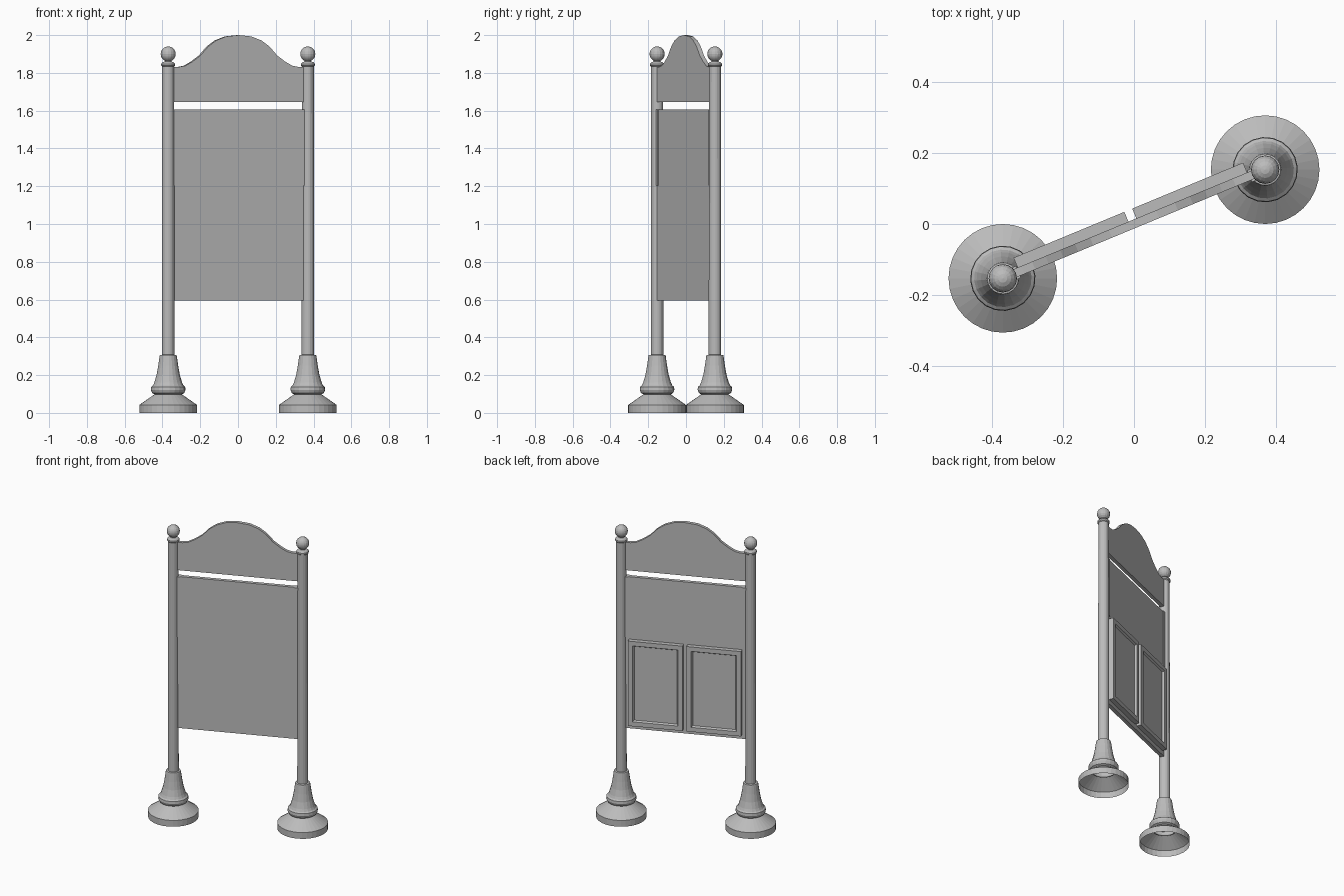
import bpy, bmesh, math
from mathutils import Matrix

cube = bpy.data.objects.get("Cube")
if cube:
    bpy.data.objects.remove(cube, do_unlink=True)

TURN = Matrix.Rotation(math.radians(22.5), 4, 'Z')

grey = bpy.data.materials.new("plain grey")
grey.use_nodes = True
COLOUR = (0.5, 0.5, 0.5, 1)
grey.diffuse_color = COLOUR
grey.node_tree.nodes["Principled BSDF"].inputs["Base Color"].default_value = COLOUR


def finish(bm, name, x=0.0):
    """Turn a bmesh into an object placed along the turned sign axis."""
    mesh = bpy.data.meshes.new(name)
    bm.to_mesh(mesh)
    bm.free()
    mesh.materials.append(grey)
    obj = bpy.data.objects.new(name, mesh)
    obj.matrix_world = TURN @ Matrix.Translation((x, 0, 0))
    bpy.context.collection.objects.link(obj)
    return obj


def lathe(name, profile, sides, x):
    """Spin (radius, height) points into an open shell."""
    bm = bmesh.new()
    rings = [[bm.verts.new((r * math.cos(math.tau * i / sides),
                            r * math.sin(math.tau * i / sides), z))
              for i in range(sides)] for r, z in profile]
    for low, high in zip(rings, rings[1:]):
        for i in range(sides):
            j = (i + 1) % sides
            bm.faces.new((low[i], low[j], high[j], high[i]))
    return finish(bm, name, x)


def slab(name, outline, front, back):
    """Extrude an (x, z) outline from front to back."""
    bm = bmesh.new()
    face = bm.faces.new([bm.verts.new((x, front, z)) for x, z in outline])
    new = bmesh.ops.extrude_face_region(bm, geom=[face])["geom"]
    verts = [v for v in new if isinstance(v, bmesh.types.BMVert)]
    bmesh.ops.translate(bm, verts=verts, vec=(0, back - front, 0))
    bmesh.ops.recalc_face_normals(bm, faces=bm.faces)
    return bm


def box(x0, x1, z0, z1):
    return [(x0, z0), (x1, z0), (x1, z1), (x0, z1)]


# Posts with hollow feet, bells, collars and ball finials
FOOT = [(0.153, 0), (0.153, 0.042), (0.07, 0.1)]
BELL = [(0.066, 0.095), (0.085, 0.105), (0.092, 0.122), (0.09, 0.138), (0.081, 0.145),
        (0.074, 0.16), (0.062, 0.2), (0.053, 0.25), (0.046, 0.3), (0.044, 0.306), (0.032, 0.308)]
COLLAR = [(0.031, 1.832), (0.037, 1.838), (0.037, 1.848), (0.03, 1.856), (0.018, 1.86), (0.018, 1.875)]
for side, x in (("left", 0.4), ("right", -0.4)):
    lathe(side + "_foot", FOOT, 32, x)
    lathe(side + "_bell", BELL, 20, x)
    lathe(side + "_post", [(0.033, 0.29), (0.032, 1.84)], 20, x)
    lathe(side + "_collar", COLLAR, 20, x)
    bm = bmesh.new()
    bmesh.ops.create_uvsphere(bm, u_segments=16, v_segments=10, radius=0.04,
                              matrix=Matrix.Translation((0, 0, 1.9)))
    finish(bm, side + "_finial", x)

# Main board and arched header
finish(slab("board", box(-0.375, 0.375, 0.596, 1.605), -0.012, 0.012), "board")
ARCH = [(0.385, 1.832), (0.34, 1.832), (0.306, 1.838), (0.265, 1.86), (0.22, 1.892),
        (0.175, 1.94), (0.129, 1.972), (0.072, 1.993)]
header = [(-0.385, 1.647), (0.385, 1.647)] + ARCH + [(0, 2.0)] + [(-x, z) for x, z in reversed(ARCH)]
finish(slab("header", header, -0.012, 0.012), "header")

# Side brackets and framed doors on the back
for side, s in (("left", 1), ("right", -1)):
    finish(slab("bracket", box(*sorted((s * 0.352, s * 0.376)), 1.205, 1.605), -0.018, 0.018),
           side + "_bracket")
    bm = slab("door", box(*sorted((s * 0.012, s * 0.35)), 0.625, 1.19), 0.012, 0.042)
    back = [f for f in bm.faces if f.normal.y > 0.9]
    bmesh.ops.inset_region(bm, faces=back, thickness=0.042)
    bmesh.ops.inset_region(bm, faces=back, thickness=0.01, depth=-0.012)
    finish(bm, side + "_door")
